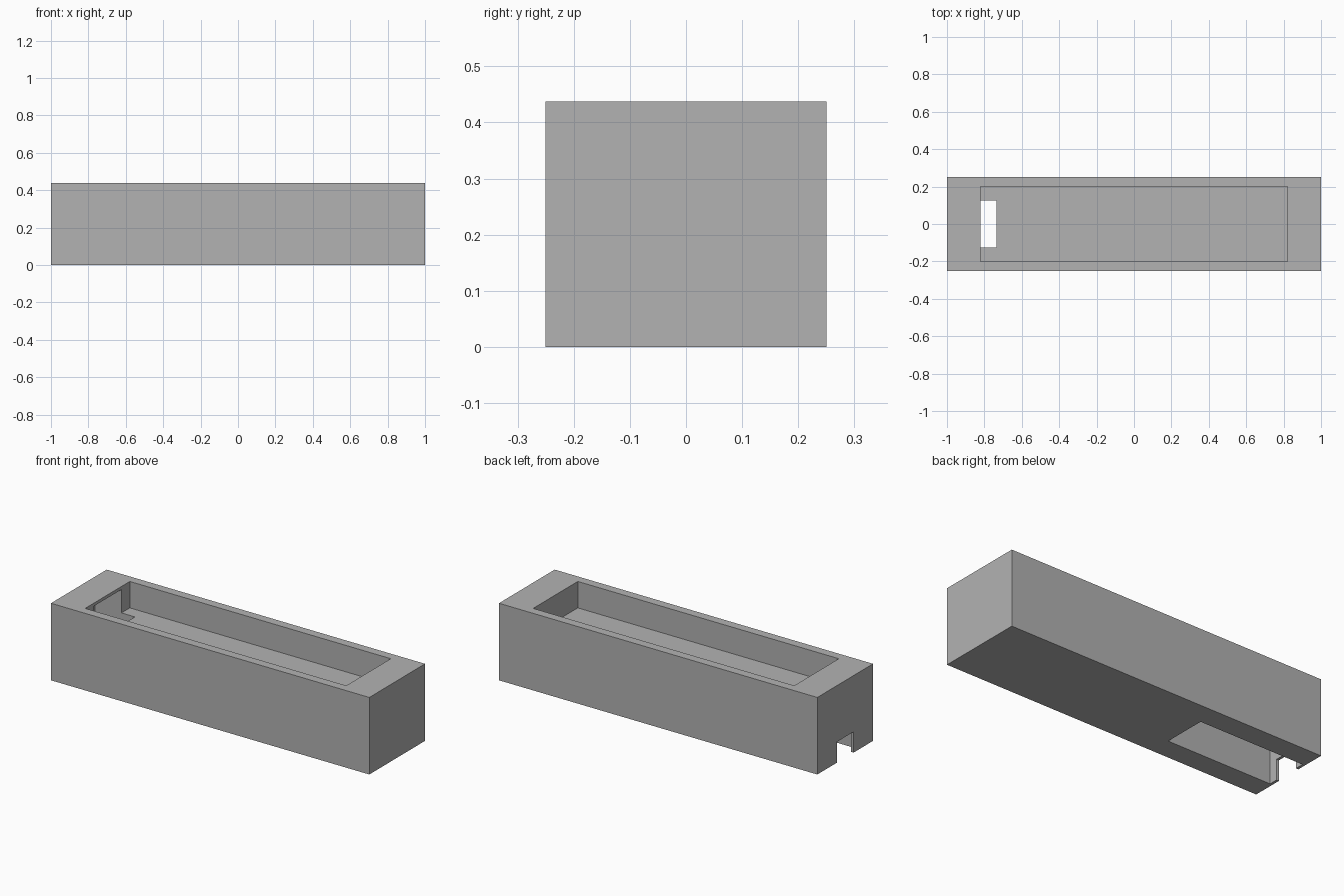
import bpy
import bmesh

cube = bpy.data.objects.get("Cube")
if cube:
    bpy.data.objects.remove(cube, do_unlink=True)

grey = bpy.data.materials.new("plain grey")
grey.use_nodes = True
colour = (0.448, 0.448, 0.448, 1)
grey.diffuse_color = colour
grey.node_tree.nodes["Principled BSDF"].inputs["Base Color"].default_value = colour


def prism(name, profile, half_width):
    """Extrude an x-z profile symmetrically along y."""
    bm = bmesh.new()
    face = bm.faces.new([bm.verts.new((x, -half_width, z)) for x, z in profile])
    side = bmesh.ops.extrude_face_region(bm, geom=[face])["geom"]
    verts = [v for v in side if isinstance(v, bmesh.types.BMVert)]
    bmesh.ops.translate(bm, verts=verts, vec=(0, 2 * half_width, 0))
    bmesh.ops.recalc_face_normals(bm, faces=bm.faces)
    mesh = bpy.data.meshes.new(name)
    bm.to_mesh(mesh)
    bm.free()
    mesh.materials.append(grey)
    obj = bpy.data.objects.new(name, mesh)
    bpy.context.collection.objects.link(obj)
    return obj


def box(name, x0, x1, z0, z1, half_width):
    return prism(name, [(x0, z0), (x1, z0), (x1, z1), (x0, z1)], half_width)


# Solid outer block
height = 0.4375
body = box("case_body", -1, 1, 0, height, 0.25)

# Shallow tray in the top
tray = box("tray_cutter", -0.82, 0.82, 0.2875, 0.6, 0.2)

# Underside compartment with a tall shaft that opens into the tray
inner, shaft, end = -0.985, -0.735, -0.326
compartment = prism("compartment_cutter", [
    (inner, -0.1), (end, -0.1), (end, 0.25),
    (shaft, 0.25), (shaft, 0.42), (inner, 0.42)], 0.125)

# Cable notch through the thin end wall
notch = box("notch_cutter", -1.1, -0.9, -0.2, 0.118, 0.075)

bpy.context.view_layer.objects.active = body
for cutter in (tray, compartment, notch):
    cutter.hide_render = True
    mod = body.modifiers.new(cutter.name, "BOOLEAN")
    mod.operation = "DIFFERENCE"
    mod.solver = "EXACT"
    mod.object = cutter
    bpy.ops.object.modifier_apply(modifier=mod.name)
    bpy.data.objects.remove(cutter, do_unlink=True)
